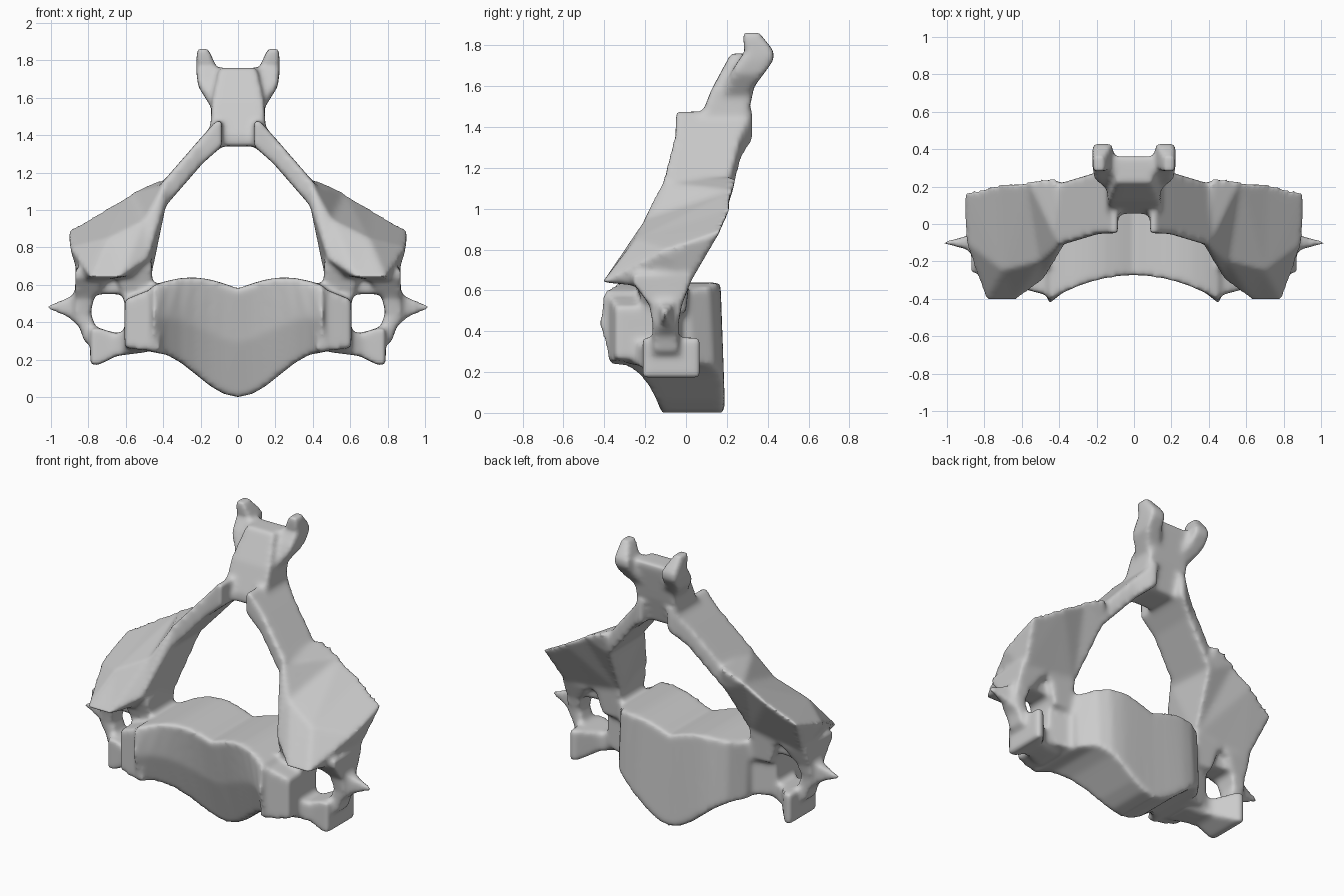
import bpy
import bmesh
from math import cos, pi, sin
from itertools import product
from mathutils import Vector

cube = bpy.data.objects.get("Cube")
if cube:
    bpy.data.objects.remove(cube, do_unlink=True)

grey = (0.6, 0.6, 0.6, 1)
bone = bpy.data.materials.new("bone grey")
bone.use_nodes = True
bone.diffuse_color = grey
bone.node_tree.nodes["Principled BSDF"].inputs["Base Color"].default_value = grey

bm = bmesh.new()


def hull(points):
    """Add one convex lump to the shared mesh."""
    verts = [bm.verts.new(point) for point in points]
    result = bmesh.ops.convex_hull(bm, input=verts)
    spare = {item for item in result["geom_interior"] + result["geom_unused"]
             if isinstance(item, bmesh.types.BMVert)}
    bmesh.ops.delete(bm, geom=list(spare), context="VERTS")


def chain(sections):
    """Join successive cross-sections with lumps, mirrored across x."""
    for inner, outer in zip(sections, sections[1:]):
        for side in (1, -1):
            hull([Vector((side * x, y, z)) for x, y, z in inner + outer])


def limb(spread, *nodes):
    """Chain of box sections: each node is x, y, z and a radius scaled by spread."""
    sections = []
    for x, y, z, radius in nodes:
        section = []
        for corner in product((-1, 1), repeat=3):
            offset = [radius * s * c for s, c in zip(spread, corner)]
            section.append(Vector((x, y, z)) + Vector(offset))
        sections.append(section)
    chain(sections)


def body_section(x):
    """Outline of the vertebral body at distance x from the midline."""
    top = 0.58 + 0.06 * sin(2 * pi * x)
    bottom = 0.12 * (1 - cos(pi * x / 0.45))
    middle = (top + bottom) / 2
    bow = x * x
    back = 0.19 - 0.16 * (x / 0.46) ** 6
    return [(x, -0.28 - 0.6 * bow, top),
            (x, -0.22 - bow, middle),
            (x, -0.12 - 1.2 * bow, bottom),
            (x, back, bottom),
            (x, back - 0.04, middle),
            (x, back - 0.02, top)]


# Vertebral body: concave front, flat back, shield-shaped lower edge
body_steps = 6
chain([body_section(0.46 * step / body_steps) for step in range(body_steps + 1)])
limb((0.2, 1.1, 1), (0.45, -0.2, 0.41, 0.16), (0.58, -0.2, 0.39, 0.13))

# Arch running down from the spinous process
limb((0.2, 2.7, 1),
     (0.1, 0.14, 1.41, 0.07), (0.2, 0.11, 1.31, 0.06), (0.4, 0.05, 1.08, 0.06))

# Articular mass: front, underside, back and upper corner of each section
chain([
    [(0.38, -0.13, 1.05), (0.4, 0.2, 1), (0.42, 0.25, 1.16), (0.4, -0.12, 1.13)],
    [(0.48, -0.3, 0.74), (0.46, 0, 0.66), (0.57, 0.23, 1.09), (0.5, -0.2, 0.95)],
    [(0.63, -0.41, 0.64), (0.66, 0, 0.63), (0.72, 0.22, 1), (0.7, -0.25, 0.85)],
    [(0.79, -0.41, 0.64), (0.84, 0, 0.6), (0.91, 0.17, 0.89), (0.9, -0.1, 0.8)],
])

# Pedicle joining body and articular mass
limb((1, 1.4, 0.2), (0.53, -0.1, 0.5, 0.07), (0.56, -0.12, 0.7, 0.1))

# Transverse process: lower bar, outer post, pointed tip and upper bridge
limb((0.2, 1.4, 1),
     (0.5, -0.2, 0.3, 0.06), (0.66, -0.13, 0.28, 0.06), (0.77, -0.07, 0.27, 0.1))
limb((1, 1.6, 0.2),
     (0.78, -0.1, 0.3, 0.04), (0.83, -0.1, 0.45, 0.04),
     (0.82, -0.1, 0.54, 0.05), (0.78, -0.12, 0.66, 0.09))
limb((0.2, 0.6, 1),
     (0.82, -0.1, 0.47, 0.1), (0.9, -0.1, 0.48, 0.05), (1.02, -0.1, 0.48, 0.01))
limb((0.2, 1.3, 1), (0.57, -0.12, 0.61, 0.06), (0.83, -0.1, 0.61, 0.06))

# Spinous process: neck and two horns
limb((1, 0.7, 0.2),
     (0, 0.16, 1.37, 0.15), (0, 0.22, 1.55, 0.14), (0, 0.29, 1.74, 0.1))
limb((0.75, 1, 0.3),
     (0.1, 0.24, 1.57, 0.06), (0.16, 0.31, 1.68, 0.07),
     (0.17, 0.36, 1.75, 0.07), (0.19, 0.32, 1.85, 0.04))

bmesh.ops.recalc_face_normals(bm, faces=bm.faces)
mesh = bpy.data.meshes.new("vertebra")
bm.to_mesh(mesh)
bm.free()
mesh.materials.append(bone)
vertebra = bpy.data.objects.new("vertebra", mesh)
bpy.context.collection.objects.link(vertebra)

# Fuse the lumps into one surface and soften the joins
fuse = vertebra.modifiers.new("fuse", "REMESH")
fuse.mode = "VOXEL"
fuse.voxel_size = 0.015
fuse.use_smooth_shade = True
soften = vertebra.modifiers.new("soften", "SMOOTH")
soften.factor = 0.5
soften.iterations = 10
